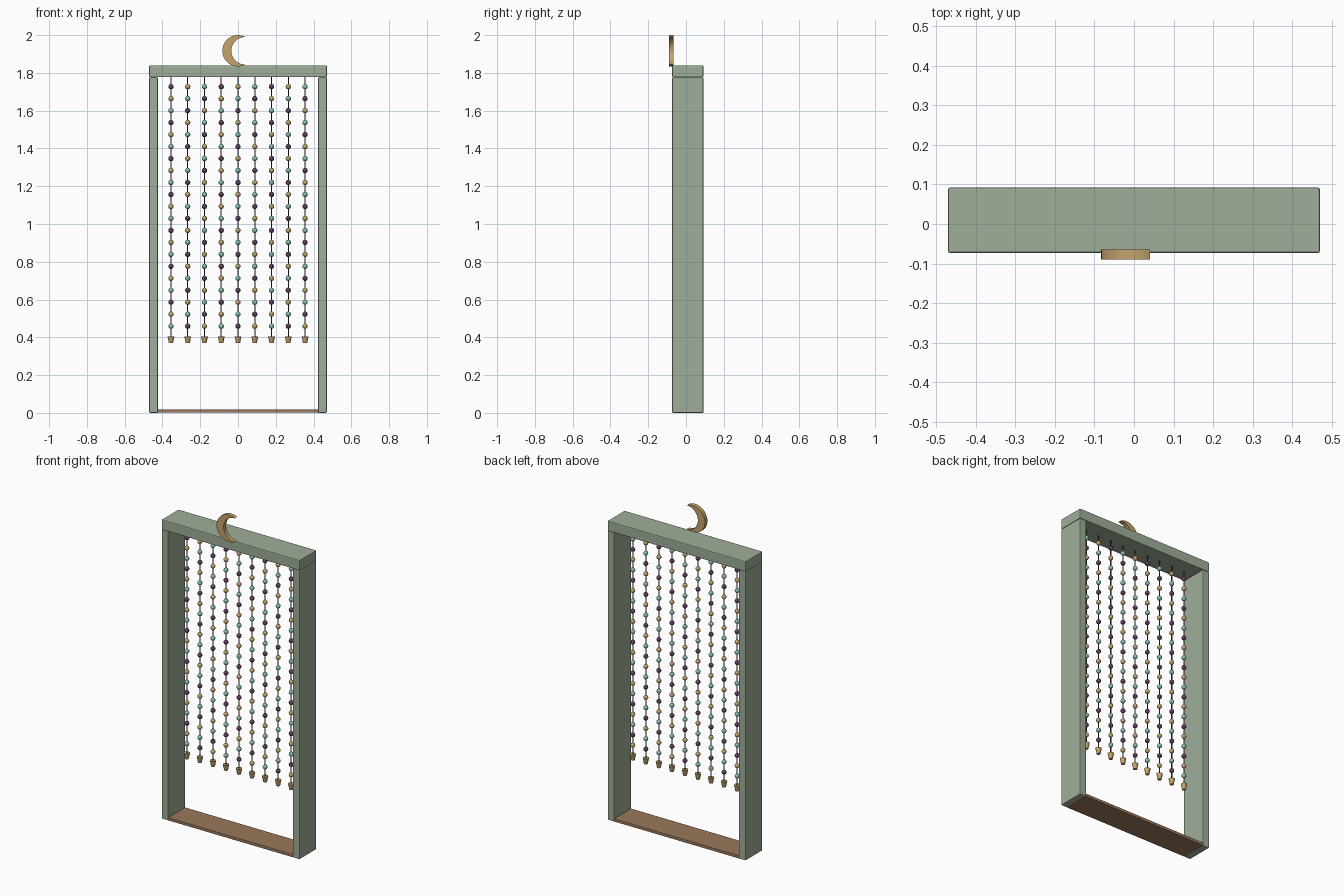
import bpy, bmesh, math
from mathutils import Matrix

if "Cube" in bpy.data.objects:
    bpy.data.objects.remove(bpy.data.objects["Cube"])


def material(name, rgb):
    m = bpy.data.materials.new(name)
    m.diffuse_color = (*rgb, 1)
    m.use_nodes = True
    m.node_tree.nodes["Principled BSDF"].inputs["Base Color"].default_value = m.diffuse_color
    return m


SAGE = material("sage_green", (0.35, 0.43, 0.32))
WOOD = material("warm_wood", (0.33, 0.19, 0.105))
GOLD = material("gold", (0.55, 0.37, 0.15))
PURPLE = material("plum", (0.13, 0.045, 0.13))
TEAL = material("pale_teal", (0.24, 0.52, 0.42))
CORD = material("dark_cord", (0.09, 0.06, 0.035))
MID_Y = 0.01


def finish(name, bm, mats, smooth=False):
    mesh = bpy.data.meshes.new(name)
    bm.to_mesh(mesh)
    bm.free()
    ob = bpy.data.objects.new(name, mesh)
    bpy.context.collection.objects.link(ob)
    for m in mats:
        mesh.materials.append(m)
    if smooth:
        bpy.ops.object.select_all(action='DESELECT')
        ob.select_set(True)
        bpy.context.view_layer.objects.active = ob
        bpy.ops.object.shade_smooth_by_angle(angle=math.radians(40))
    return ob


def box(name, x, y, z, mat, bevel):
    bm = bmesh.new()
    size = [b - a for a, b in (x, y, z)]
    mid = [(a + b) / 2 for a, b in (x, y, z)]
    bmesh.ops.create_cube(bm, size=1, matrix=Matrix.Translation(mid) @ Matrix.Diagonal((*size, 1)))
    ob = finish(name, bm, [mat])
    mod = ob.modifiers.new("soft_edges", 'BEVEL')
    mod.width = bevel
    mod.segments = 2
    return ob


# Door frame
DEPTH = (-0.073, 0.092)
box("left_jamb", (-0.47, -0.424), DEPTH, (0, 1.777), SAGE, 0.005)
box("right_jamb", (0.424, 0.47), DEPTH, (0, 1.777), SAGE, 0.005)
box("header", (-0.47, 0.47), DEPTH, (1.777, 1.84), SAGE, 0.005)
box("threshold", (-0.425, 0.425), DEPTH, (0.001, 0.019), WOOD, 0.002)

# Hanging strands: cords, beads in a repeating diagonal colour order, end cups
cords, beads, cups = bmesh.new(), bmesh.new(), bmesh.new()
for i in range(9):
    x = -0.355 + i * 0.08875
    bmesh.ops.create_cone(cords, cap_ends=True, segments=6, radius1=0.003, radius2=0.003,
                          depth=1.385, matrix=Matrix.Translation((x, MID_Y, 1.0875)))
    for j in range(21):
        made = bmesh.ops.create_uvsphere(beads, u_segments=12, v_segments=8, radius=0.014,
                                         matrix=Matrix.Translation((x, MID_Y, 1.727 - j * 0.0634)))
        for f in {f for v in made["verts"] for f in v.link_faces}:
            f.material_index = (i + j) % 3
    bmesh.ops.create_cone(cups, cap_ends=True, segments=12, radius1=0.011, radius2=0.018,
                          depth=0.036, matrix=Matrix.Translation((x, MID_Y, 0.387)))
finish("cords", cords, [CORD], True)
finish("beads", beads, [PURPLE, GOLD, TEAL], True)
finish("end_cups", cups, [GOLD], True)

# Crescent ornament: outer arc and an offset inner arc, bridged and extruded
N = 32
CZ, R, IC, IR = 1.917, 0.083, 0.0378, 0.0728
a0 = math.atan2(0.0727, 0.04)
b0 = math.atan2(0.0727, 0.04 - IC)
bm = bmesh.new()
outer, inner = [], []
for k in range(N + 1):
    a = a0 + (2 * math.pi - 2 * a0) * k / N
    outer.append(bm.verts.new((R * math.cos(a), -0.09, CZ + R * math.sin(a))))
    b = b0 + (2 * math.pi - 2 * b0) * k / N
    inner.append(bm.verts.new((IC + IR * math.cos(b), -0.09, CZ + IR * math.sin(b))))
for k in range(N):
    bm.faces.new((outer[k], outer[k + 1], inner[k + 1], inner[k]))
bmesh.ops.remove_doubles(bm, verts=bm.verts, dist=0.0005)
ext = bmesh.ops.extrude_face_region(bm, geom=bm.faces[:])
bmesh.ops.translate(bm, vec=(0, 0.025, 0),
                    verts=[g for g in ext["geom"] if isinstance(g, bmesh.types.BMVert)])
bmesh.ops.recalc_face_normals(bm, faces=bm.faces)
finish("crescent_ornament", bm, [GOLD], True)
